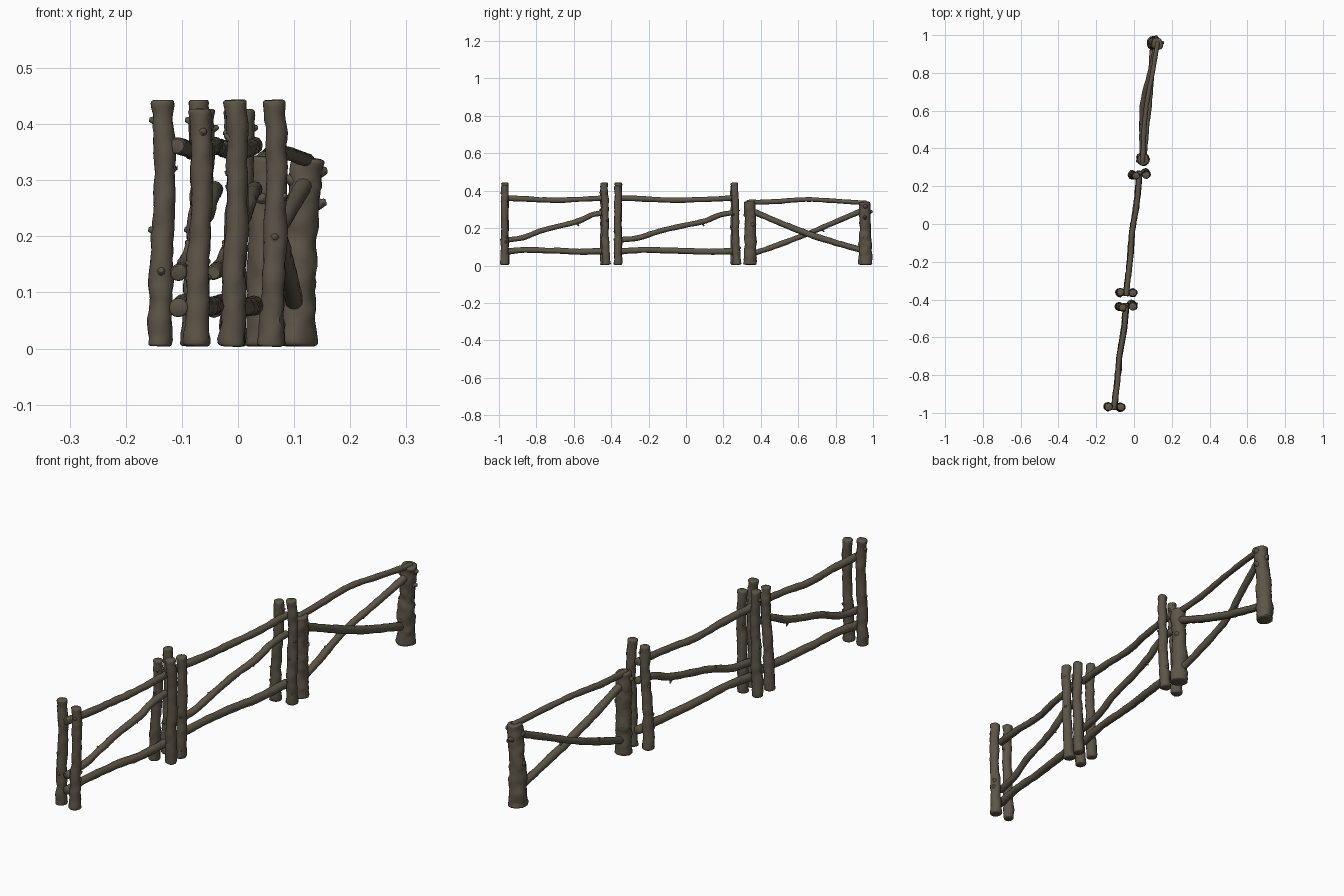
import bpy, bmesh, math, random
from mathutils import Vector, noise

if "Cube" in bpy.data.objects:
    bpy.data.objects.remove(bpy.data.objects["Cube"])

random.seed(4)
bark = bpy.data.materials.new("weathered brown bark")
bark.diffuse_color = (0.108, 0.090, 0.064, 1)
bark.use_nodes = True
bark.node_tree.nodes["Principled BSDF"].inputs["Base Color"].default_value = bark.diffuse_color
bark.roughness = 0.9


def spline(pts, t):
    # Catmull-Rom through tuples (x, y, z, radius)
    n = len(pts) - 1
    i = min(int(t * n), n - 1)
    u = t * n - i
    def p(k):
        if k < 0:
            return Vector(pts[0]) * 2 - Vector(pts[1])
        if k > n:
            return Vector(pts[n]) * 2 - Vector(pts[n - 1])
        return Vector(pts[k])
    a, b, c, d = p(i - 1), p(i), p(i + 1), p(i + 2)
    return 0.5 * (2 * b + (c - a) * u + (2 * a - 5 * b + 4 * c - d) * u * u
                  + (3 * b - a - 3 * c + d) * u ** 3)


def tube(bm, pts, steps, sides, rough, bevel):
    length = sum((Vector(pts[i + 1][:3]) - Vector(pts[i][:3])).length for i in range(len(pts) - 1))
    e = bevel / length
    ts = [0, e * 0.4, e] + [i / steps for i in range(1, steps)] + [1 - e, 1 - e * 0.4, 1]
    ts.sort()
    rings = []
    for t in ts:
        q = spline(pts, t)
        c = q.to_3d()
        d = (spline(pts, min(1, t + .01)) - spline(pts, max(0, t - .01))).to_3d().normalized()
        ref = Vector((1, 0, 0))
        u = (ref - d * ref.dot(d)).normalized()
        v = d.cross(u)
        edge = min(t, 1 - t) / e
        shrink = 1 if edge >= 0.99 else (0.94 if edge > 0.2 else 0.8)
        ring = []
        for k in range(sides):
            a = 2 * math.pi * k / sides
            o = u * math.cos(a) + v * math.sin(a)
            p = c + o * q[3]
            f = 1 + rough * noise.noise(p * 28) + rough * 0.5 * noise.noise(p * 75)
            ring.append(bm.verts.new(c + o * q[3] * f * shrink))
        rings.append(ring)
    for r, s in zip(rings, rings[1:]):
        for k in range(sides):
            j = (k + 1) % sides
            bm.faces.new((r[k], r[j], s[j], s[k]))
    bm.faces.new(rings[0][::-1])
    bm.faces.new(rings[-1])


def log(name, pts, knobs=(), sides=14, steps=36, rough=0.22):
    # log with broken twig stubs: knobs = (t, angle, reach beyond the bark)
    bm = bmesh.new()
    tube(bm, pts, steps, sides, rough, 0.005)
    for t, ang, reach in knobs:
        q = spline(pts, t)
        d = (spline(pts, min(1, t + .01)) - spline(pts, max(0, t - .01))).to_3d().normalized()
        u = (Vector((1, 0, 0)) - d * d.x).normalized()
        o = u * math.cos(ang) + d.cross(u) * math.sin(ang)
        c, r = q.to_3d(), q[3]
        a, b = c + o * r * 0.5, c + o * r * 0.95 + d * 0.003
        tip = c + o * (r + reach) + d * reach * 0.7
        tube(bm, [(*a, r * .6), (*b, r * .36), (*tip, r * .2)], 5, 8, 0.1, 0.002)
    bmesh.ops.recalc_face_normals(bm, faces=bm.faces)
    me = bpy.data.meshes.new(name)
    bm.to_mesh(me)
    bm.free()
    me.materials.append(bark)
    ob = bpy.data.objects.new(name, me)
    bpy.context.collection.objects.link(ob)
    bpy.context.view_layer.objects.active = ob
    bpy.ops.object.select_all(action='DESELECT')
    ob.select_set(True)
    bpy.ops.object.shade_smooth_by_angle(angle=math.radians(45))


def stubs(n):
    return [(random.uniform(.15, .95), random.uniform(0, 6.28), random.uniform(.002, .006)) for _ in range(n)]


def post(name, x, y, top, knobs, lean=0.0, ly=0.0, r=0.021):
    log(name, [(x - .004, y - ly, .004, r * 1.1), (x + .001, y, .15, r * .96),
               (x + .005 + lean * .5, y, .3, r * .9), (x + lean, y + ly, top, r * .93)], knobs)


# Two rail panels, each hung between two pairs of thin posts
for n, (x0, y0, x1, y1) in enumerate([(-.105, -.967, -.042, -.435), (-.041, -.362, .028, .262)], 1):
    L, W = y1 - y0, x1 - x0
    pre = f"panel_{n}_"
    post(pre + "near_left_post", x0 - .032, y0, .443,
         [(.46, math.pi, .007), (.91, math.pi, .006), (.71, 0, .004), (.3, 4.7, .006)], .003)
    post(pre + "near_right_post", x0 + .034, y0 - .002, .427, stubs(4), .002)
    post(pre + "far_left_post", x1 - .034, y1 - .004, .427, stubs(4) + [(.9, .2, .007)], .016, -.003)
    post(pre + "far_right_post", x1 + .035, y1 + .003, .443, stubs(4), .002, -.006)

    def rail(name, prof, r, knobs=()):
        pts = [(x0 + W * s + dx, y0 + L * s, z, r * k) for s, dx, z, k in prof]
        log(pre + name, pts, knobs, 12, 40, .16)

    rail("top_rail", [(-.03, 0, .362, 1.05), (.25, .002, .355, 1), (.5, -.004, .349, .95),
                      (.75, .004, .354, .95), (1.03, 0, .362, 1)], .0145)
    rail("middle_rail", [(-.03, 0, .135, 1), (.17, 0, .148, 1), (.36, .003, .185, .95), (.55, -.003, .212, .95),
                         (.74, 0, .238, 1), (.88, .002, .272, 1), (1.03, 0, .285, 1)], .0145,
         [(.64, 1.7, .012), (.3, 4, .004)])
    rail("bottom_rail", [(-.03, 0, .072, 1.05), (.2, 0, .083, .95), (.5, -.004, .079, .95),
                         (.75, .003, .074, 1), (1.03, 0, .077, 1.05)], .0165)

# Crossed panel between two thick posts
log("crossed_panel_near_post", [(.047, .343, .004, .036), (.046, .344, .12, .031), (.047, .344, .24, .030),
                                (.050, .340, .343, .031)],
    [(.9, 3.4, .008), (.6, .5, .005), (.35, 2, .005), (.75, 4.5, .005)], 18, 36, .2)
log("crossed_panel_far_post", [(.104, .957, .004, .037), (.106, .958, .12, .033), (.113, .957, .24, .030),
                               (.124, .953, .340, .031)],
    [(.72, 0, .012), (.92, .2, .007), (.5, 3.1, .006), (.8, 1.57, .012), (.3, 4.4, .005), (.85, 3.6, .007)],
    18, 36, .2)
log("crossed_panel_top_rail", [(.046, .325, .337, .013), (.052, .48, .342, .013), (.068, .64, .353, .012),
                               (.098, .80, .345, .012), (.126, .965, .334, .012)], (), 12, 40, .16)
log("crossed_panel_rising_brace", [(.044, .345, .060, .015), (.042, .5, .112, .015), (.048, .65, .170, .014),
                                   (.085, .80, .233, .014), (.122, .955, .300, .015)],
    [(.62, 1.7, .012), (.3, 4, .004)], 12, 40, .16)
log("crossed_panel_falling_brace", [(.050, .345, .295, .016), (.064, .5, .230, .016), (.078, .64, .174, .017),
                                    (.092, .80, .122, .016), (.101, .955, .078, .016)], (), 12, 40, .16)
